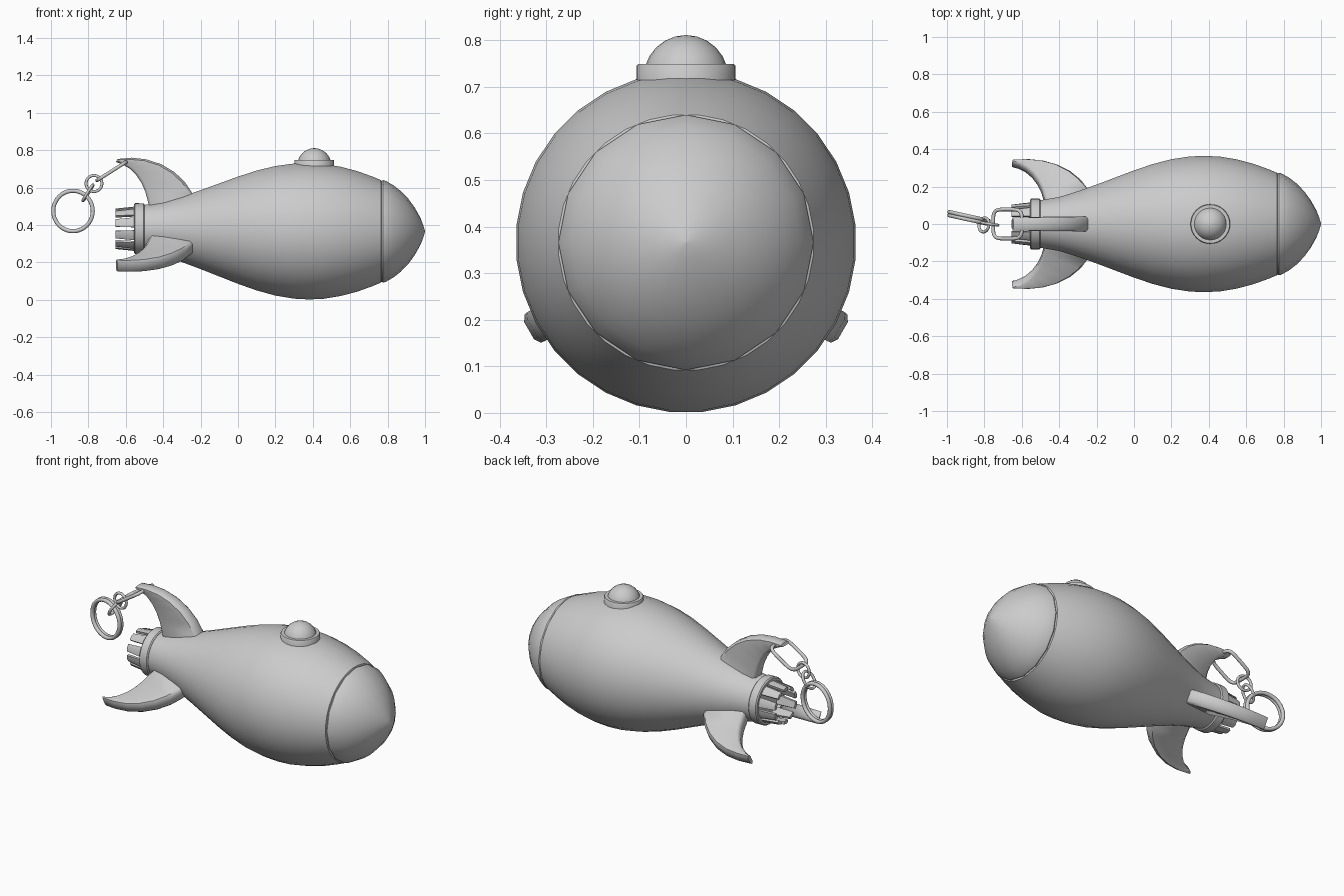
import bpy, bmesh, math
from mathutils import Vector, Matrix

if "Cube" in bpy.data.objects:
    bpy.data.objects.remove(bpy.data.objects["Cube"])

AXIS_Z = 0.366


def finish(name, bm, angle=40):
    bmesh.ops.recalc_face_normals(bm, faces=bm.faces)
    me = bpy.data.meshes.new(name)
    bm.to_mesh(me)
    bm.free()
    ob = bpy.data.objects.new(name, me)
    bpy.context.collection.objects.link(ob)
    bpy.ops.object.select_all(action='DESELECT')
    ob.select_set(True)
    bpy.context.view_layer.objects.active = ob
    bpy.ops.object.shade_smooth_by_angle(angle=math.radians(angle))
    return ob


def skin(bm, rings, closed=False):
    """Join consecutive vertex rings with quads."""
    n = len(rings[0])
    pairs = list(zip(rings, rings[1:])) + ([(rings[-1], rings[0])] if closed else [])
    for a, b in pairs:
        for i in range(n):
            j = (i + 1) % n
            bm.faces.new((a[i], a[j], b[j], b[i]))


def lathe(name, profile, sides, offset=0.0, closed=False, angle=40, drift=True):
    """Revolve (x, radius) points around the rocket axis."""
    bm = bmesh.new()
    rings = []
    for x, r in profile:
        cz = AXIS_Z + (0.014 * max(0, (0.4 - x) / 0.9) if drift else 0)
        rings.append([bm.verts.new((x, r * math.sin(2 * math.pi * (i + offset) / sides),
                                    cz + r * math.cos(2 * math.pi * (i + offset) / sides)))
                      for i in range(sides)])
    skin(bm, rings, closed)
    if not closed:
        bm.faces.new(rings[0])
        bm.faces.new(rings[-1])
    return finish(name, bm, angle)


def link(name, center, u, v, a, b, wire, power=2.0, seg=32, sides=10):
    """Closed wire loop with half sizes a, b along directions u, v."""
    bm = bmesh.new()
    c, u, v = Vector(center), Vector(u).normalized(), Vector(v).normalized()
    n = u.cross(v)

    def sp(w):
        return math.copysign(abs(w) ** (2 / power), w)
    pts = [c + u * a * sp(math.cos(2 * math.pi * k / seg)) + v * b * sp(math.sin(2 * math.pi * k / seg))
           for k in range(seg)]
    rings = []
    for k in range(seg):
        t = (pts[(k + 1) % seg] - pts[k - 1]).normalized()
        out = t.cross(n)
        rings.append([bm.verts.new(pts[k] + wire * (out * math.cos(2 * math.pi * s / sides)
                                                    + n * math.sin(2 * math.pi * s / sides)))
                      for s in range(sides)])
    skin(bm, rings, closed=True)
    return finish(name, bm, 60)


# Hull and nose cap
lathe("hull", [(-0.53, 0.125), (-0.5, 0.128), (-0.4, 0.145), (-0.3, 0.176), (-0.2, 0.212),
               (-0.1, 0.25), (0, 0.288), (0.1, 0.322), (0.2, 0.348), (0.3, 0.363), (0.38, 0.366),
               (0.46, 0.362), (0.55, 0.347), (0.64, 0.323), (0.72, 0.294), (0.765, 0.275),
               (0.77, 0.262)], 32, 0.5)
lathe("nose_cap", [(0.765, 0.25), (0.768, 0.27), (0.775, 0.274), (0.79, 0.27), (0.83, 0.247),
                   (0.87, 0.216), (0.91, 0.175), (0.945, 0.127), (0.975, 0.073), (0.99, 0.035),
                   (1.0, 0.002)], 16)

# Tail collar (hollow) and the dark recess behind it
lathe("tail_collar", [(-0.5, 0.11), (-0.5, 0.13), (-0.506, 0.136), (-0.55, 0.136),
                      (-0.556, 0.13), (-0.556, 0.112)], 32, closed=True)

# Exhaust petals
bm = bmesh.new()
for k in range(10):
    rot = Matrix.Translation((0, 0, AXIS_Z + 0.014)) @ Matrix.Rotation(2 * math.pi * k / 10, 4, 'X')
    rings = []
    for x, ro, w in ((-0.52, 0.122, 0.03), (-0.655, 0.108, 0.021)):
        rings.append([bm.verts.new(rot @ Vector((x, y, z))) for y, z in
                      ((-w, ro - 0.006), (0, ro), (w, ro - 0.006),
                       (w * 0.85, ro - 0.021), (-w * 0.85, ro - 0.021))])
    skin(bm, rings)
    bm.faces.new(rings[0])
    bm.faces.new(rings[1])
finish("exhaust_petals", bm, 30)

# Three curved fins: (x, distance from axis), leading edge then trailing edge
lead = [(-0.22, 0.13), (-0.245, 0.2), (-0.285, 0.26), (-0.34, 0.312), (-0.41, 0.354),
        (-0.49, 0.38), (-0.57, 0.389), (-0.645, 0.382)]
trail = [(-0.47, 0.11), (-0.482, 0.155), (-0.495, 0.205), (-0.516, 0.254), (-0.545, 0.298),
         (-0.578, 0.33), (-0.615, 0.352), (-0.652, 0.366)]
for k, name in enumerate(("fin_top", "fin_right", "fin_left")):
    rot = Matrix.Translation((0, 0, AXIS_Z + 0.005)) @ Matrix.Rotation(2 * math.pi * k / 3, 4, 'X')
    bm = bmesh.new()
    rings = []
    for i, (l, t) in enumerate(zip(lead, trail)):
        h = 0.041 - 0.001 * i
        l, t = Vector((l[0], 0, l[1])), Vector((t[0], 0, t[1]))
        d = t - l
        e = min(0.014, d.length * 0.3) / d.length   # rounded rim
        section = [(0, -0.6), (e, -1), (1 - e, -1), (1, -0.6), (1, 0.6), (1 - e, 1), (e, 1), (0, 0.6)]
        rings.append([bm.verts.new(rot @ (l + d * s + Vector((0, h * y, 0)))) for s, y in section])
    skin(bm, rings)
    bm.faces.new(rings[0])
    bm.faces.new(rings[-1])
    finish(name, bm, 50)

# Hatch: base ring and dome on top of the hull
def upright_lathe(name, profile, sides):
    bm = bmesh.new()
    rings = [[bm.verts.new((0.408 + r * math.cos(2 * math.pi * i / sides),
                            r * math.sin(2 * math.pi * i / sides), z)) for i in range(sides)]
             for r, z in profile]
    skin(bm, rings)
    bm.faces.new(rings[0])
    bm.faces.new(rings[-1])
    finish(name, bm)


upright_lathe("hatch_base", [(0.106, 0.69), (0.106, 0.745), (0.103, 0.749), (0.09, 0.749)], 32)
upright_lathe("hatch_dome", [(0.091 * math.cos(a), 0.72 + 0.091 * math.sin(a))
                             for a in [math.radians(d) for d in (0, 15, 30, 45, 60, 75, 88)]], 24)

# Key chain: long link through the fin tip, two small rings, big key ring
link("chain_link_long", (-0.676, 0, 0.688), (0.165, 0, 0.105), (0, 1, 0), 0.091, 0.078, 0.01, 4.5, 48)
link("chain_ring_a", (-0.77, 0, 0.622), (1, -0.15, 0), (0, 0, 1), 0.043, 0.043, 0.008)
link("chain_ring_b", (-0.802, -0.005, 0.572), (0.06, 0, 0.095), (0.1, 1, 0), 0.05, 0.038, 0.008)
for side in (-1, 1):
    link("key_ring_%s" % ("front" if side < 0 else "back"), (-0.882, 0.032 + side * 0.009, 0.475),
         (1, -0.22, 0), (0, 0, 1), 0.108, 0.108, 0.011, seg=40)
